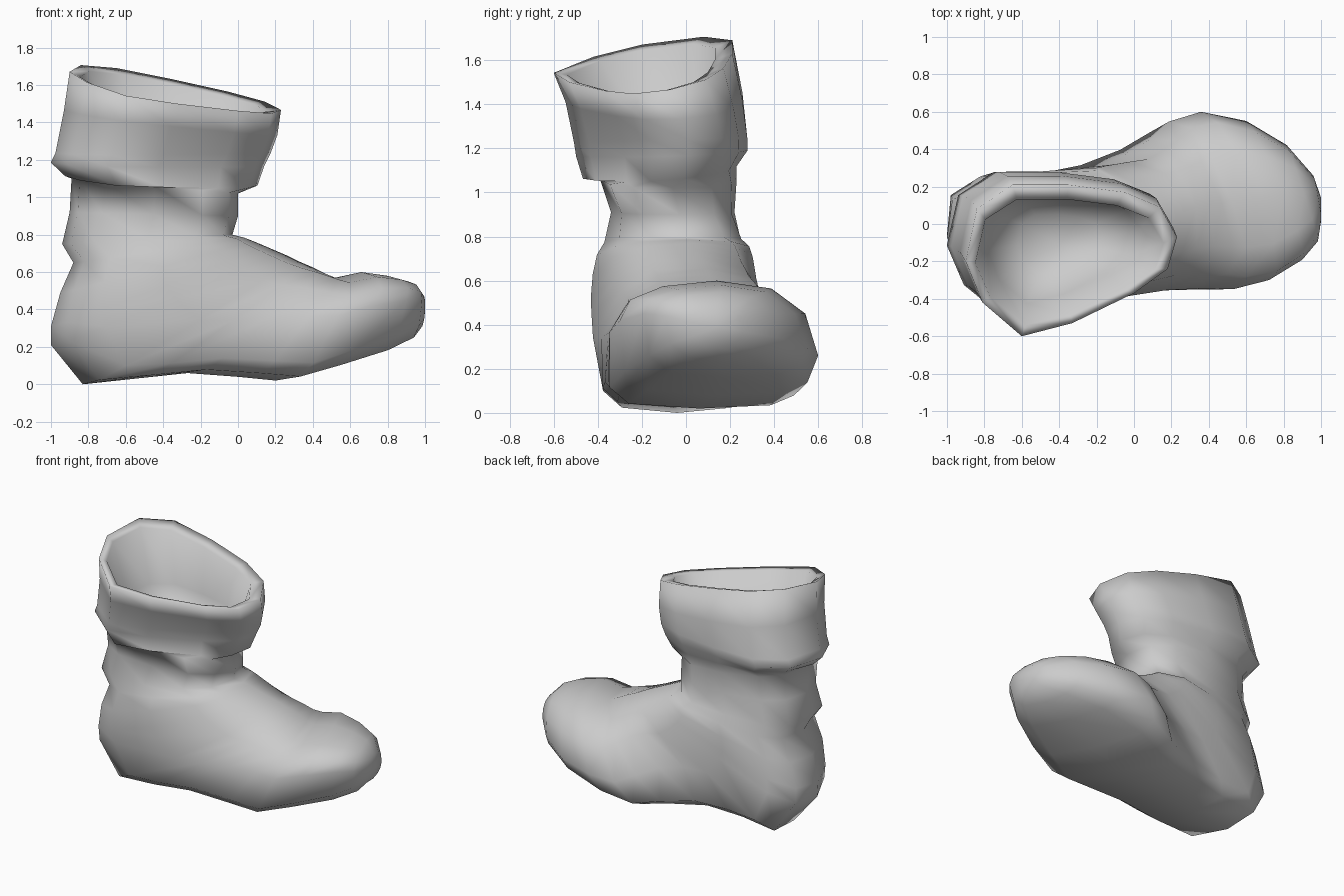
import bpy, bmesh
from math import sin, cos, pi, radians

N = 12

# Outline of the cuff rim seen from above, starting at the front
RIM = [(.23, -.07), (.14, .09), (-.05, .17), (-.35, .21), (-.65, .21), (-.84, .08),
       (-.9, -.2), (-.81, -.42), (-.6, -.6), (-.33, -.53), (0, -.37), (.18, -.24)]
RCX, RCY = -.335, -.19


def cuff_ring(cx, cy, sx, sy, z, zx=0, zy=0):
    """Rim outline moved to (cx, cy), scaled, lying in a tilted plane."""
    ring = []
    for px, py in RIM:
        x, y = cx + (px - RCX) * sx, cy + (py - RCY) * sy
        ring.append((x, y, z + zx * x + zy * y))
    return ring


def body_ring(fx, fy, fz, bx, by, bz, yc, w, yaw=0, roll=0, n_top=2.5, n_bottom=2.8):
    """Rounded section through a front/top point, a back/bottom point and the sides."""
    ring = []
    a = radians(yaw)
    for i in range(N):
        t = 2 * pi * i / N
        c, s = cos(t), sin(t)
        n = n_top if c > 0 else n_bottom
        u = abs(c) ** (2 / n) * (1 if c > 0 else -1) if abs(c) > .01 else 0
        v = abs(s) ** (2 / n) * (1 if s > 0 else -1)
        y = yc + ((fy - yc) * u if u > 0 else (yc - by) * u)
        ring.append(((fx + bx) / 2 + u * (fx - bx) / 2 - v * w * sin(a),
                     y + v * w * cos(a),
                     (fz + bz) / 2 + u * (fz - bz) / 2 - v * roll * (1 - abs(u))))
    return ring


# Lining, rim and folded cuff
rings = [
    cuff_ring(-.4, -.11, .4, .4, 1.1),
    cuff_ring(-.38, -.13, .72, .72, 1.22, -.06, .05),
    cuff_ring(-.345, -.2, .89, .83, 1.51, -.2, .17),
    cuff_ring(RCX, RCY, 1, 1, 1.525, -.2, .17),
    cuff_ring(-.36, -.14, 1.01, .99, 1.36, -.12, .05),
    cuff_ring(-.4, -.11, 1.02, .97, 1.24, 0, .03),
    cuff_ring(-.43, -.105, 1.01, .96, 1.17, -.02, .04),
    cuff_ring(-.41, -.115, .91, .86, 1.07, -.06, .1),
]

# Leg, ankle and heel: sections fan around the front crease
rings += [body_ring(*r) for r in [
    (.0, -.06, 1.02, -.89, -.1, 1.1, -.08, .31),
    (.0, -.03, .9, -.9, -.08, .92, -.06, .28),
    (-.03, .0, .8, -.94, -.08, .75, -.06, .31),
    (.03, .02, .785, -.88, -.08, .65, -.065, .34, 4),
    (.07, .03, .77, -.95, -.08, .49, -.07, .355, 6),
    (.13, .04, .745, -1, -.07, .31, -.075, .36, 8, 0, 2.6, 2.6),
    (.2, .055, .715, -1, -.06, .21, -.075, .36, 10, 0, 2.6, 2.8),
    (.27, .075, .685, -.83, -.04, 0, -.07, .36, 12, 0, 2.7, 4),
]]

# Foot and toe: sections turn towards the toe direction
rings += [body_ring(*r) for r in [
    (.33, .09, .655, -.55, -.06, .03, -.04, .355, 14, .0, 2.7, 4.5),
    (.4, .105, .625, -.27, -.04, .06, .01, .38, 17, .02, 2.6, 4.5),
    (.47, .115, .59, 0, .01, .04, .055, .425, 20, .05, 2.5, 4.5),
    (.52, .13, .57, .2, .06, .02, .1, .48, 21, .07, 2.4, 4.2),
    (.66, .14, .6, .42, .13, .08, .15, .485, 22, .08, 2.3, 3.6),
    (.8, .16, .58, .7, .17, .16, .18, .4, 22, .08, 2.2, 3.2),
    (.91, .16, .55, .89, .16, .23, .165, .27, 18, .05, 2.2, 2.6),
    (.985, .14, .48, .975, .14, .3, .14, .12, 10, .02, 2.2, 2.2),
]]

# Join all the sections into one skin and close both ends
bm = bmesh.new()
loops = [[bm.verts.new(p) for p in r] for r in rings]
for a, b in zip(loops, loops[1:]):
    for i in range(N):
        j = (i + 1) % N
        bm.faces.new((a[i], a[j], b[j], b[i]))
for loop, tip in ((loops[0], (-.4, -.11, 1.07)), (loops[-1], (1, .14, .39))):
    v = bm.verts.new(tip)
    for i in range(N):
        bm.faces.new((loop[i], loop[(i + 1) % N], v))
bmesh.ops.recalc_face_normals(bm, faces=bm.faces[:])
for f in bm.faces:
    f.smooth = True

mesh = bpy.data.meshes.new("boot")
bm.to_mesh(mesh)
bm.free()
boot = bpy.data.objects.new("boot", mesh)
bpy.context.collection.objects.link(boot)
